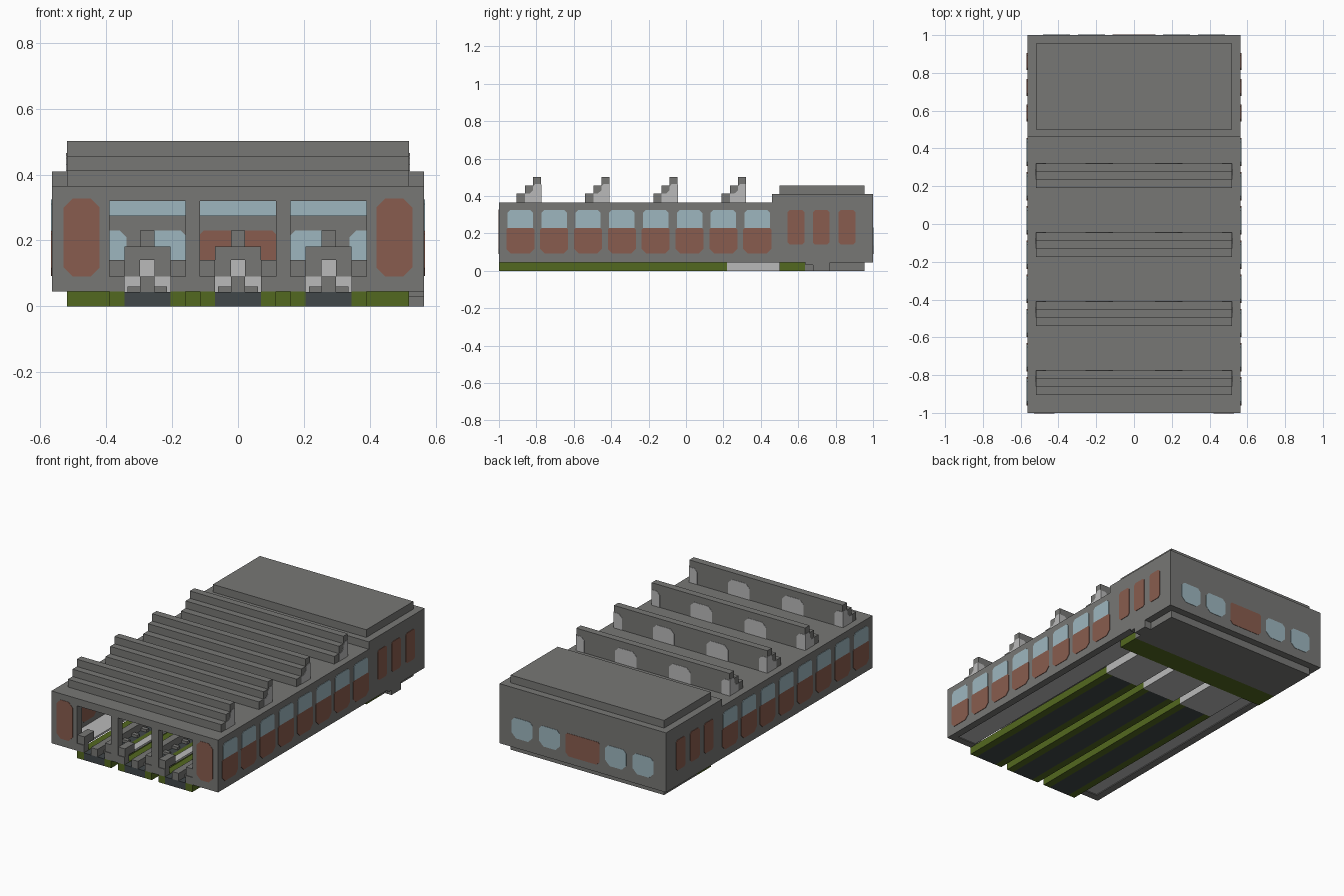
import bpy
import bmesh

if "Cube" in bpy.data.objects:
    bpy.data.objects.remove(bpy.data.objects["Cube"])


def material(name, *rgb):
    m = bpy.data.materials.new(name)
    m.use_nodes = True
    m.diffuse_color = (*rgb, 1)
    m.node_tree.nodes["Principled BSDF"].inputs["Base Color"].default_value = (*rgb, 1)
    return m


GREY = material("concrete grey", .185, .185, .178)
BRICK = material("brick red", .25, .108, .077)
BLUE = material("pale blue glass", .34, .47, .52)
GREEN = material("olive green", .086, .138, .014)
DARK = material("charcoal", .053, .063, .067)
LIGHT = material("light grey", .49, .49, .49)


def prism(name, pts, axis, a, b, mat):
    """Extrude a flat outline along x (outline in y, z) or y (outline in x, z)."""
    bm = bmesh.new()
    place = (lambda p, d: (d, p[0], p[1])) if axis == "x" else (lambda p, d: (p[0], d, p[1]))
    face = bm.faces.new([bm.verts.new(place(p, a)) for p in pts])
    ext = bmesh.ops.extrude_face_region(bm, geom=[face])
    shift = (b - a, 0, 0) if axis == "x" else (0, b - a, 0)
    verts = [v for v in ext["geom"] if isinstance(v, bmesh.types.BMVert)]
    bmesh.ops.translate(bm, verts=verts, vec=shift)
    bmesh.ops.recalc_face_normals(bm, faces=bm.faces)
    me = bpy.data.meshes.new(name)
    bm.to_mesh(me)
    bm.free()
    me.materials.append(mat)
    ob = bpy.data.objects.new(name, me)
    bpy.context.collection.objects.link(ob)
    return ob


def box(name, x, y, z, mat):
    pts = [(x[0], z[0]), (x[1], z[0]), (x[1], z[1]), (x[0], z[1])]
    return prism(name, pts, "y", y[0], y[1], mat)


def panel(c, w, z0, z1, low, high):
    """Rectangle with its lower and upper corners cut."""
    h = w / 2
    pts = []
    for s in (-1, 1):
        side = [(c + s * (h - low), z0)] if low else []
        side += [(c + s * h, z0 + low), (c + s * h, z1 - high)]
        side += [(c + s * (h - high), z1)] if high else []
        pts += side if s > 0 else side[::-1]
    return pts


W, T, LOW = .565, .045, .045
IN = W - T
TRACKS = (-.275, 0, .275)

# Front wall with three stepped gateways open at the bottom
outline = [(-W, LOW)]
for c in TRACKS:
    outline += [(c - .07, LOW), (c - .07, .09), (c - .115, .09), (c - .115, .32),
                (c + .115, .32), (c + .115, .09), (c + .07, .09), (c + .07, LOW)]
outline += [(W, LOW), (W, .365), (-W, .365)]
prism("front_wall", outline, "y", -1, -1 + T, GREY)

# Side walls, back wall and roofs
for s in (-1, 1):
    side = [(-1 + T, LOW), (1, LOW), (1, .41), (.46, .41), (.46, .365), (-1 + T, .365)]
    prism("side_wall", side, "x", s * IN, s * W, GREY)
box("back_wall", (-IN, IN), (1 - T, 1), (LOW, .41), GREY)
box("hall_roof", (-IN, IN), (-1 + T, .46), (.32, .365), GREY)
box("office_roof", (-IN, IN), (.46, 1 - T), (.32, .41), GREY)
box("office_roof_slab", (-IN, IN), (.5, .955), (.40, .457), GREY)
box("inner_beam", (-IN, IN), (.42, .46), (.275, .33), GREY)
box("inner_window_band", (-IN, IN), (.414, .42), (.275, .32), BLUE)

# Floors and base
for x0, x1 in ((-IN, -.39), (-.16, -.115), (.115, .16), (.39, IN)):
    box("hall_floor", (x0, x1), (-1 + T, .5), (.05, .062), LIGHT)
box("office_floor", (-IN, IN), (.5, 1 - T), (.045, .07), GREY)
box("plinth_front", (-IN, IN), (.5, .635), (0, .046), GREEN)
box("plinth_back", (-IN, IN), (.635, .955), (0, .046), GREY)
step = [(.68, 0), (.77, 0), (.77, LOW), (.64, LOW), (.64, .03), (.68, .03)]
prism("side_step", step, "x", IN, W, GREY)

# Three tracks with kerbs, centre rail and end machine
for c in TRACKS:
    box("track_bed", (c - .07, c + .07), (-1, .22), (0, .044), DARK)
    box("track_end_bed", (c - .115, c + .115), (.22, .5), (0, .09), LIGHT)
    box("centre_rail", (c - .022, c + .022), (-1, .22), (.044, .09), GREY)
    for i in range(12):
        y = -.94 + i * .09
        box("rail_tooth", (c - .06, c + .06), (y, y + .025), (.044, .06), GREY)
    for s in (-1, 1):
        def span(a, b):
            return sorted((c + s * a, c + s * b))
        box("track_kerb", span(.07, .115), (-1, .22), (0, .046), GREEN)
        box("gate_stop", span(.07, .115), (-.995, -.9), (.09, .14), GREY)
        box("machine_foot", span(.022, .115), (.22, .4), (.09, .14), GREY)
    box("machine_core", (c - .022, c + .022), (.24, .4), (.09, .14), LIGHT)
    box("machine_body", (c - .07, c + .07), (.22, .4), (.14, .182), GREY)
    box("machine_stack", (c - .022, c + .022), (.26, .35), (.182, .23), GREY)

# Side windows and office doors, outside and inside the walls
for s in (-1, 1):
    for depth in (W - .003, IN - .003):
        a, b = s * depth, s * (depth + .006)
        for i in range(8):
            y = -.886 + i * .181
            prism("side_window", panel(y, .136, .228, .325, 0, .015), "x", a, b, BLUE)
            prism("side_brick_panel", panel(y, .15, .092, .228, .025, .008), "x", a, b, BRICK)
        for y in (.588, .723, .86):
            prism("office_side_door", panel(y, .09, .14, .325, .012, .012), "x", a, b, BRICK)

# Back windows and door, outside and inside the wall
for y in (1 - .004, 1 - T - .003):
    for x in (-.41, -.225, .225, .41):
        prism("back_window", panel(x, .142, .105, .23, .03, .02), "y", y, y + .006, BLUE)
    prism("back_door", panel(0, .23, .09, .23, .02, .01), "y", y, y + .006, BRICK)

# Front doors
for x in (-.475, .475):
    prism("front_door", panel(x, .11, .09, .328, .028, .028), "y", -1.002, -.996, BRICK)

# Stepped roof lights with glazed backs and ends
for i in range(4):
    y = -.905 + i * .365
    steps = [(0, .36), (.13, .36), (.13, .502), (.087, .502), (.087, .457),
             (.045, .457), (.045, .412), (0, .412)]
    prism("roof_light", [(y + p, z) for p, z in steps], "x", -IN, IN, GREY)
    glass = [(.045, .365), (.13, .365), (.13, .465), (.1, .465), (.087, .45),
             (.087, .43), (.068, .412), (.045, .412)]
    for s in (-1, 1):
        prism("roof_light_end_glass", [(y + p, z) for p, z in glass], "x",
              s * (IN - .003), s * (IN + .002), LIGHT)
        prism("roof_light_back_glass", panel(s * .183, .145, .365, .46, 0, .025), "y",
              y + .127, y + .132, LIGHT)
        corner = [(s * IN, .365), (s * IN, .46), (s * .485, .46), (s * .465, .44), (s * .465, .365)]
        prism("roof_light_corner_glass", corner, "y", y + .127, y + .132, LIGHT)
